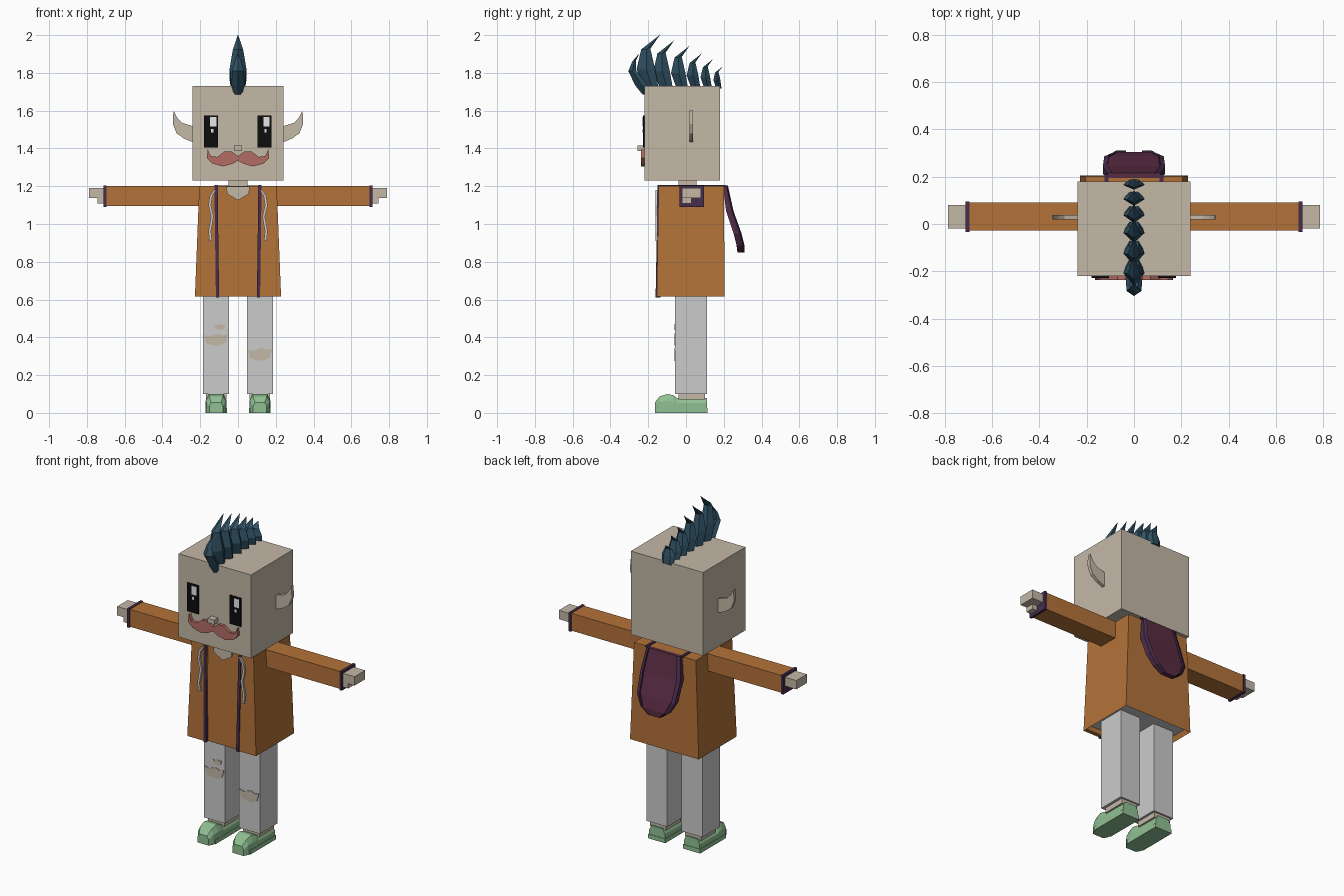
import bpy
import bmesh
from mathutils import Vector

default_cube = bpy.data.objects.get("Cube")
if default_cube:
    bpy.data.objects.remove(default_cube, do_unlink=True)


def make_material(name, red, green, blue):
    material = bpy.data.materials.new(name)
    material.use_nodes = True
    colour = (red, green, blue, 1)
    material.diffuse_color = colour
    shader = next(n for n in material.node_tree.nodes if n.type == "BSDF_PRINCIPLED")
    shader.inputs["Base Color"].default_value = colour
    return material


skin = make_material("skin", 0.55, 0.48, 0.39)
orange = make_material("orange cloth", 0.45, 0.17, 0.04)
grey = make_material("pale grey", 0.6, 0.6, 0.6)
green = make_material("shoe green", 0.28, 0.53, 0.29)
teal = make_material("dark teal hair", 0.03, 0.085, 0.13)
plum = make_material("plum", 0.1, 0.025, 0.055)
violet = make_material("dark violet trim", 0.065, 0.025, 0.07)
pink = make_material("dusty pink", 0.45, 0.15, 0.13)
black = make_material("black", 0.004, 0.004, 0.004)
white = make_material("white", 0.85, 0.85, 0.85)


def loft(name, rings, material):
    """Skin a list of equal-length point rings and cap both ends."""
    bm = bmesh.new()
    loops = [[bm.verts.new(p) for p in ring] for ring in rings]
    count = len(loops[0])
    for lower, upper in zip(loops, loops[1:]):
        for i in range(count):
            j = (i + 1) % count
            bm.faces.new((lower[i], lower[j], upper[j], upper[i]))
    bm.faces.new(loops[0][::-1])
    bm.faces.new(loops[-1])
    bmesh.ops.recalc_face_normals(bm, faces=bm.faces)
    mesh = bpy.data.meshes.new(name)
    bm.to_mesh(mesh)
    bm.free()
    mesh.materials.append(material)
    obj = bpy.data.objects.new(name, mesh)
    bpy.context.collection.objects.link(obj)
    return obj


def rectangle(x0, x1, y0, y1, z):
    return [(x0, y0, z), (x1, y0, z), (x1, y1, z), (x0, y1, z)]


def box(name, xs, ys, zs, material):
    return loft(name, [rectangle(*xs, *ys, z) for z in zs], material)


def plate(name, outline, ys, material):
    """Extrude an x-z outline along y."""
    return loft(name, [[(x, y, z) for x, z in outline] for y in ys], material)


def span(side, a, b):
    return sorted((side * a, side * b))


def mirrored(half):
    """Complete a right-hand outline that starts and ends on the centre line."""
    return half + [(-x, z) for x, z in half[-2:0:-1]]


# Head, neck and face
box("head", (-0.24, 0.24), (-0.22, 0.18), (1.23, 1.73), skin)
box("neck", (-0.05, 0.05), (-0.04, 0.055), (1.15, 1.24), skin)
box("nose", (-0.022, 0.022), (-0.256, -0.21), (1.387, 1.415), skin)
moustache = [(0, 1.36), (0.035, 1.385), (0.07, 1.385), (0.11, 1.355), (0.145, 1.36),
             (0.16, 1.395), (0.165, 1.35), (0.135, 1.32), (0.08, 1.305), (0.03, 1.318), (0, 1.335)]
plate("moustache", mirrored(moustache), (-0.238, -0.21), pink)
for side, label in ((1, "left"), (-1, "right")):
    inner = 0.102 if side > 0 else -0.18
    box(label + "_eye", (inner, inner + 0.075), (-0.228, -0.22), (1.405, 1.575), black)
    glint = inner + 0.033
    box(label + "_eye_glint", (glint, glint + 0.032), (-0.231, -0.226), (1.515, 1.567), white)
    box(label + "_eye_spark", (glint + 0.004, glint + 0.016), (-0.231, -0.226), (1.485, 1.502), white)

    # Curved pointed ears
    ear = [(0.23, 1.43), (0.285, 1.452), (0.325, 1.48), (0.345, 1.53), (0.342, 1.6),
           (0.32, 1.56), (0.295, 1.535), (0.23, 1.515)]
    plate(label + "_ear", [(side * x, z) for x, z in ear], (0.018, 0.038), skin)

# Crest of overlapping curved spikes
def spike(name, rows):
    rings = []
    for front, back, z, half in rows:
        middle = front * 0.45 + back * 0.55
        rings.append([(0, front, z), (half, middle, z), (half * 0.5, back, z + 0.004),
                      (-half * 0.5, back, z + 0.004), (-half, middle, z)])
    loft(name, rings, teal)


tips = [(-0.14, 2.0), (-0.065, 1.97), (0.015, 1.94), (0.08, 1.9), (0.14, 1.87), (0.19, 1.83)]
for number, (y, top) in enumerate(tips):
    h = top - 1.73
    spike(f"crest_spike_{number + 1}", [
        (y - 0.3 * h, y - 0.02 * h, 1.715, 0.036),
        (y - 0.45 * h, y - 0.09 * h, 1.73 + 0.33 * h, 0.045),
        (y - 0.36 * h, y - 0.18 * h, 1.73 + 0.72 * h, 0.027),
        (y, y + 0.002, top, 0.001)])
spike("crest_forelock", [(-0.23, -0.2, 1.685, 0.022), (-0.27, -0.205, 1.735, 0.034),
                         (-0.305, -0.265, 1.81, 0.032), (-0.285, -0.265, 1.86, 0.018),
                         (-0.25, -0.248, 1.9, 0.001)])

# Tunic with a hollow hem, open coat fronts on top
tunic = loft("coat_body", [rectangle(-0.228, 0.228, -0.143, 0.205, 0.615),
                           rectangle(-0.205, 0.205, -0.135, 0.2, 1.2)], orange)
tunic.data.materials.append(grey)
bm = bmesh.new()
bm.from_mesh(tunic.data)
hem = min(bm.faces, key=lambda f: f.calc_center_median().z)
bmesh.ops.inset_region(bm, faces=[hem], thickness=0.016)
for vert in hem.verts:
    vert.co += Vector((0, 0, 0.03))
hem.material_index = 1
bm.to_mesh(tunic.data)
bm.free()
collar = [(-0.062, 1.199), (-0.058, 1.16), (0, 1.125), (0.058, 1.16), (0.062, 1.199)]
plate("neckline", collar, (-0.146, -0.138), skin)

cord_path = [(0.122, 1.18), (0.142, 1.15), (0.15, 1.1), (0.136, 1.04), (0.15, 0.96), (0.144, 0.91)]
for side, label in ((1, "left"), (-1, "right")):
    loft(label + "_coat_front", [rectangle(*span(side, 0.105, 0.228), -0.155, -0.13, 0.615),
                                 rectangle(*span(side, 0.105, 0.205), -0.145, -0.13, 1.2)], orange)
    loft(label + "_coat_trim", [rectangle(*span(side, 0.1, 0.117), -0.161, -0.135, 0.612),
                                rectangle(*span(side, 0.108, 0.125), -0.15, -0.13, 1.203)], violet)
    box(label + "_shoulder_trim", span(side, 0.108, 0.125), (-0.15, 0.21), (1.197, 1.206), violet)
    ribbon = [(x - 0.007, z) for x, z in cord_path] + [(x + 0.007, z) for x, z in cord_path[::-1]]
    plate(label + "_cord", [(side * x, z) for x, z in ribbon], (-0.161, -0.15), grey)

    # Arms stretched out sideways
    box(label + "_sleeve", span(side, 0.19, 0.7), (-0.028, 0.09), (1.096, 1.2), orange)
    box(label + "_cuff", span(side, 0.697, 0.712), (-0.034, 0.095), (1.091, 1.204), violet)
    box(label + "_hand", span(side, 0.7, 0.788), (-0.02, 0.08), (1.137, 1.19), skin)
    box(label + "_thumb", span(side, 0.7, 0.745), (-0.02, 0.03), (1.108, 1.14), skin)

    # Legs and rounded shoes
    box(label + "_trouser_leg", span(side, 0.048, 0.186), (-0.057, 0.11), (0.1, 0.65), grey)
    box(label + "_ankle", span(side, 0.062, 0.17), (-0.04, 0.1), (0.07, 0.102), skin)
    sections = [(0.11, 0.052, 0.08), (-0.05, 0.055, 0.08), (-0.065, 0.056, 0.093),
                (-0.1, 0.055, 0.1), (-0.14, 0.05, 0.087), (-0.165, 0.036, 0.055)]
    middle = side * 0.116
    rings = [[(middle + k * w, y, z) for k, z in
              ((-1, 0), (1, 0), (1, 0.65 * h), (0.72, h), (-0.72, h), (-1, 0.65 * h))]
             for y, w, h in sections]
    loft(label + "_shoe", rings, green)
    soles = [rectangle(middle - 0.057, middle + 0.057, -0.13, 0.113, z) for z in (0, 0.025)]
    loft(label + "_sole", soles, green)

# Torn patches showing the knees
def tear(name, x, z, half_width, half_height):
    shape = [(-1, 0.7), (-0.55, 0.45), (0.1, 0.9), (0.6, 0.6), (1, 0.8),
             (0.8, -0.5), (0.3, -1), (-0.4, -0.9), (-0.8, -0.6)]
    outline = [(x + a * half_width, z + b * half_height) for a, b in shape]
    plate(name, outline, (-0.061, -0.055), skin)


tear("right_knee_tear", -0.116, 0.39, 0.065, 0.034)
tear("right_small_tear", -0.097, 0.456, 0.03, 0.016)
tear("left_knee_tear", 0.116, 0.312, 0.065, 0.036)

# Hood hanging down the back, with a raised rim
hood_rows = [(1.203, 0.112, 0.195, 0.216), (1.07, 0.132, 0.212, 0.245), (0.95, 0.126, 0.252, 0.288),
             (0.885, 0.09, 0.268, 0.304), (0.85, 0.04, 0.272, 0.304)]
loft("hood", [[(-w, front, z), (w, front, z), (w, (front + back) / 2, z), (w * 0.78, back, z),
               (-w * 0.78, back, z), (-w, (front + back) / 2, z)]
              for z, w, front, back in hood_rows], plum)
rim_profile = [(1, 0.006), (1, -0.012), (0.84, -0.008), (0.84, 0.006)]
for side, label in ((1, "left"), (-1, "right")):
    rings = [[(side * w * k, back + push - 0.008 * (k == 1), z) for k, push in rim_profile]
             for z, w, front, back in hood_rows]
    loft(label + "_hood_rim", rings, violet)
